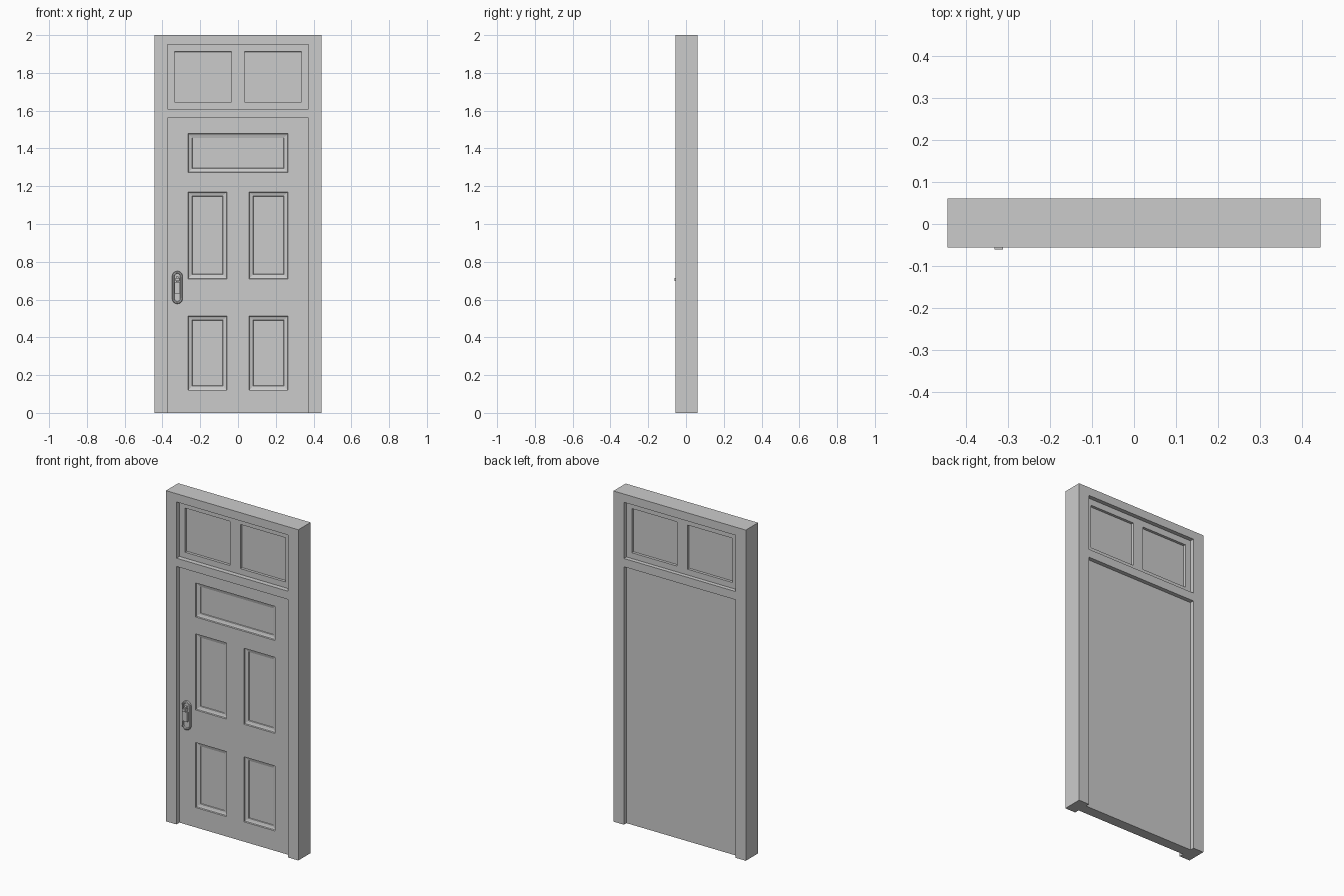
import bpy, bmesh, math
from mathutils import Vector

if "Cube" in bpy.data.objects:
    bpy.data.objects.remove(bpy.data.objects["Cube"])


def finish(bm, name):
    bmesh.ops.recalc_face_normals(bm, faces=bm.faces)
    me = bpy.data.meshes.new(name)
    bm.to_mesh(me)
    bm.free()
    ob = bpy.data.objects.new(name, me)
    bpy.context.collection.objects.link(ob)
    return ob


def inside(p, r):
    return r[0] < p.x < r[1] and r[2] < p.z < r[3]


def extrude_back(bm, y0, y1):
    ret = bmesh.ops.extrude_face_region(bm, geom=bm.faces[:], use_keep_orig=True)
    verts = [g for g in ret["geom"] if isinstance(g, bmesh.types.BMVert)]
    bmesh.ops.translate(bm, verts=verts, vec=(0, y1 - y0, 0))
    bmesh.ops.recalc_face_normals(bm, faces=bm.faces)


def carve(bm, face, steps):
    # each step is (inset, depth) applied to the shrinking face
    for t, d in steps:
        bmesh.ops.inset_individual(bm, faces=[face], thickness=t, depth=d,
                                   use_even_offset=True)


def slab(name, rect, y0, y1, holes=(), panels=(), steps=(), sides=(-1,)):
    """Upright board with rectangular holes and carved rectangular panels."""
    cuts = [rect, *holes, *panels]
    xs = sorted({v for r in cuts for v in r[:2]})
    zs = sorted({v for r in cuts for v in r[2:]})
    bm = bmesh.new()
    grid = {(x, z): bm.verts.new((x, y0, z)) for x in xs for z in zs}
    for xa, xb in zip(xs, xs[1:]):
        for za, zb in zip(zs, zs[1:]):
            mid = Vector(((xa + xb) / 2, y0, (za + zb) / 2))
            if not any(inside(mid, h) for h in holes):
                bm.faces.new([grid[k] for k in ((xa, za), (xb, za), (xb, zb), (xa, zb))])
    extrude_back(bm, y0, y1)
    for s in sides:
        for p in panels:
            fs = [f for f in bm.faces if f.normal.y * s > 0.9
                  and inside(f.calc_center_median(), p)]
            if len(fs) > 1:
                fs = bmesh.ops.dissolve_faces(bm, faces=fs)["region"]
            fs[0].normal_update()
            carve(bm, fs[0], steps)
    loose = [v for v in bm.verts if not v.link_faces]
    bmesh.ops.delete(bm, geom=loose, context='VERTS')
    return finish(bm, name)


def capsule(name, cx, cz, w, h, y0, y1, steps, n=8):
    """Upright rounded plate with a carved front face."""
    bm = bmesh.new()
    r, k = w / 2, h / 2 - w / 2
    pts = []
    for half in (0, 1):
        for i in range(n + 1):
            a = math.pi * (half + i / n)
            pts.append((cx + r * math.cos(a), y0,
                        cz + r * math.sin(a) + (k if half == 0 else -k)))
    bm.faces.new([bm.verts.new(p) for p in pts])
    extrude_back(bm, y0, y1)
    front = min(bm.faces, key=lambda f: f.calc_center_median().y)
    carve(bm, front, steps)
    return finish(bm, name)


# Outer casing with door and transom openings
DOOR = (-0.373, 0.373, 0.0, 1.56)
TRANSOM = (-0.373, 0.373, 1.61, 1.95)
slab("casing", (-0.443, 0.443, 0.0, 2.0), -0.056, 0.061,
     holes=[(-0.373, 0.373, 0.0, 1.56), TRANSOM])

# Transom sash with two panes recessed on both sides
slab("transom_sash", TRANSOM, -0.027, 0.036,
     panels=[(-0.337, -0.035, 1.645, 1.912), (0.035, 0.337, 1.645, 1.912)],
     steps=[(0.0002, -0.016)], sides=(-1, 1))

# Door leaf: one wide panel over two pairs of panels, plain back
panels = [(-0.265, 0.265, 1.272, 1.478)]
for za, zb in ((0.71, 1.17), (0.12, 0.513)):
    panels += [(-0.265, -0.058, za, zb), (0.058, 0.265, za, zb)]
slab("door_leaf", DOOR, -0.027, 0.036, panels=panels,
     steps=[(0.002, -0.008), (0.008, -0.003), (0.012, -0.003), (0.002, -0.004)])

# Latch: backplate, keyhole block, post and thumb lever
HX = -0.321
capsule("latch_plate", HX, 0.664, 0.056, 0.174, -0.038, -0.026,
        [(0.004, 0.003), (0.006, 0.0), (0.003, -0.006)])
for name, w, za, zb, y in (("grip", 0.028, 0.632, 0.69, -0.047),
                           ("lever_post", 0.014, 0.692, 0.722, -0.052),
                           ("thumb_lever", 0.02, 0.698, 0.714, -0.061)):
    slab(name, (HX - w / 2, HX + w / 2, za, zb), y, -0.034)
